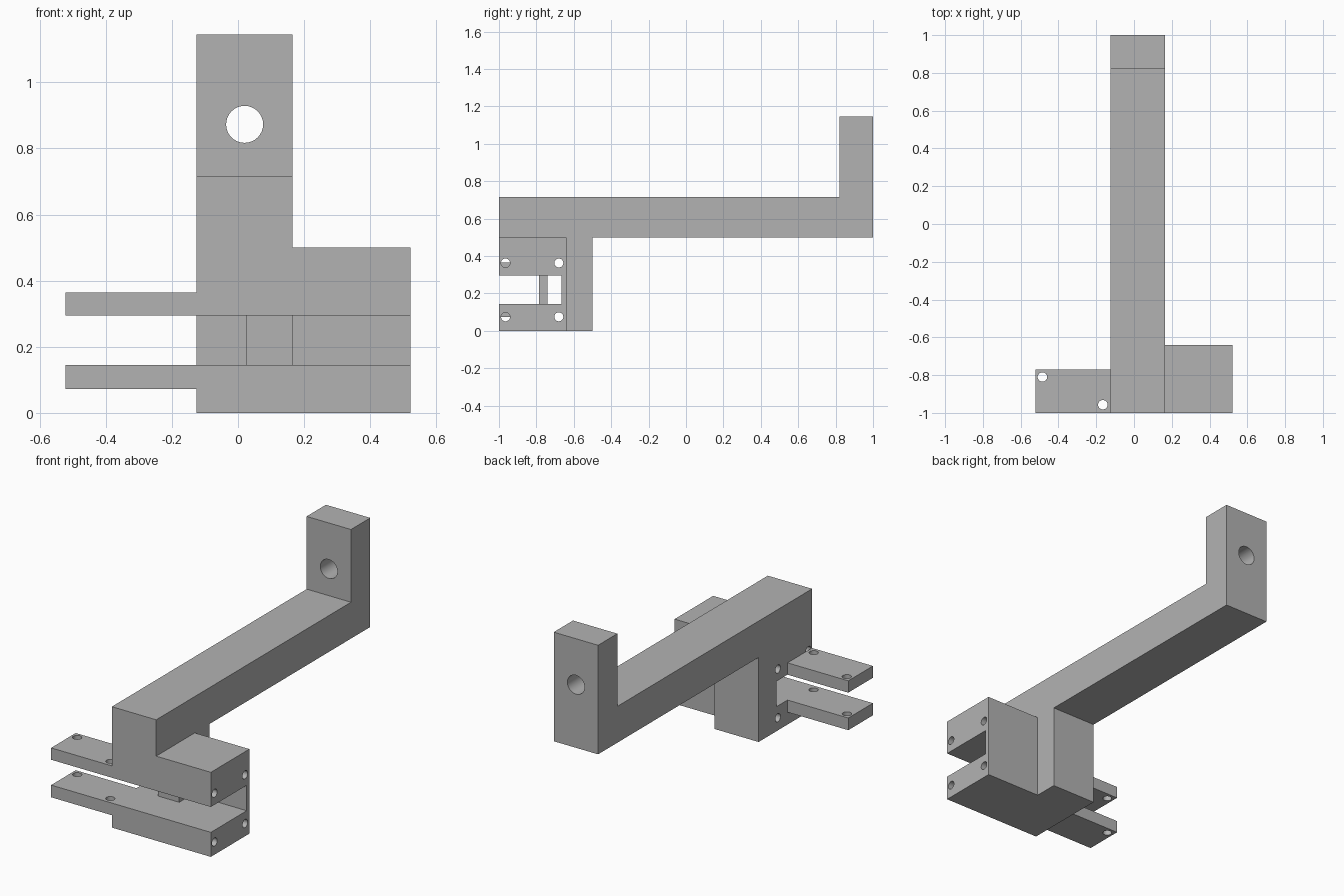
import bpy
import bmesh
from math import pi, radians

cube = bpy.data.objects.get("Cube")
if cube:
    bpy.data.objects.remove(cube, do_unlink=True)

grey = bpy.data.materials.new("plain grey")
grey.use_nodes = True
colour = (0.45, 0.45, 0.45, 1)
grey.diffuse_color = colour
grey.node_tree.nodes["Principled BSDF"].inputs["Base Color"].default_value = colour

# Shared levels and positions
FRONT, BACK = -1.0, 1.0
LEFT, RIGHT, CLAMP_END = 0.165, -0.125, 0.5225
SLOT_LOW, SLOT_HIGH, SLOT_BACK = 0.145, 0.295, -0.665
CLAMP_TOP, ARM_TOP, TOP = 0.5, 0.715, 1.145


def finish(name, bm):
    bmesh.ops.recalc_face_normals(bm, faces=bm.faces)
    mesh = bpy.data.meshes.new(name)
    bm.to_mesh(mesh)
    bm.free()
    mesh.materials.append(grey)
    obj = bpy.data.objects.new(name, mesh)
    bpy.context.collection.objects.link(obj)
    return obj


def extrude_profile(name, points, x0, x1):
    """Extrude a side (y, z) profile along x."""
    bm = bmesh.new()
    face = bm.faces.new([bm.verts.new((x0, y, z)) for y, z in points])
    moved = bmesh.ops.extrude_face_region(bm, geom=[face])["geom"]
    verts = [v for v in moved if isinstance(v, bmesh.types.BMVert)]
    bmesh.ops.translate(bm, verts=verts, vec=(x1 - x0, 0, 0))
    return finish(name, bm)


def box(name, x0, x1, y0, y1, z0, z1):
    return extrude_profile(name, [(y0, z0), (y1, z0), (y1, z1), (y0, z1)], x0, x1)


def drill(centre, radius, length, axis):
    """Round cutter along the given axis."""
    bpy.ops.mesh.primitive_cylinder_add(vertices=32, radius=radius, depth=length, location=centre)
    obj = bpy.context.object
    obj.name = "hole_cutter"
    obj.rotation_euler = {"x": (0, pi / 2, 0), "y": (pi / 2, 0, 0), "z": (0, 0, 0)}[axis]
    obj.data.materials.append(grey)
    return obj


def combine(target, other, operation):
    """Apply a boolean and remove the helper."""
    mod = target.modifiers.new(operation.lower(), "BOOLEAN")
    mod.operation, mod.solver, mod.object = operation, "EXACT", other
    other.hide_render = True
    bpy.ops.object.select_all(action="DESELECT")
    bpy.context.view_layer.objects.active = target
    target.select_set(True)
    bpy.ops.object.modifier_apply(modifier=mod.name)
    bpy.data.objects.remove(other, do_unlink=True)


# Long arm with rear upright and slotted post
slot = [(FRONT, SLOT_HIGH), (SLOT_BACK, SLOT_HIGH), (SLOT_BACK, SLOT_LOW), (FRONT, SLOT_LOW)]
bracket = extrude_profile("bracket", slot + [
    (FRONT, 0), (-0.5, 0), (-0.5, CLAMP_TOP), (BACK, CLAMP_TOP),
    (BACK, TOP), (0.82, TOP), (0.82, ARM_TOP), (FRONT, ARM_TOP)], RIGHT, LEFT)

# Slotted clamp block on the left
clamp = extrude_profile("clamp", slot + [
    (FRONT, 0), (-0.64, 0), (-0.64, CLAMP_TOP), (FRONT, CLAMP_TOP)], LEFT, CLAMP_END)
combine(bracket, clamp, "UNION")

# Bolt holes running through the clamp
for y in (-0.965, -0.68):
    for z in (0.075, 0.363):
        combine(bracket, drill((0.2, y, z), 0.024, 1, "x"), "DIFFERENCE")

# Large hole in the upright
combine(bracket, drill((0.02, 0.91, 0.873), 0.056, 0.4, "y"), "DIFFERENCE")

# Two drilled tabs on the right
for name, z0, z1 in (("lower_tab", 0.073, SLOT_LOW), ("upper_tab", SLOT_HIGH, 0.365)):
    tab = box(name, -CLAMP_END, RIGHT, FRONT, -0.77, z0, z1)
    for x, y in ((-0.485, -0.81), (-0.165, -0.957)):
        combine(tab, drill((x, y, z0), 0.025, 0.4, "z"), "DIFFERENCE")

# Thin web joining the two jaws
box("slot_web", 0.025, LEFT, -0.785, -0.74, SLOT_LOW, SLOT_HIGH)

# Smooth hole walls, crisp edges
bpy.ops.object.select_all(action="DESELECT")
for obj in bpy.context.scene.objects:
    if obj.type == "MESH":
        obj.select_set(True)
        bpy.context.view_layer.objects.active = obj
bpy.ops.object.shade_smooth_by_angle(angle=radians(30))
